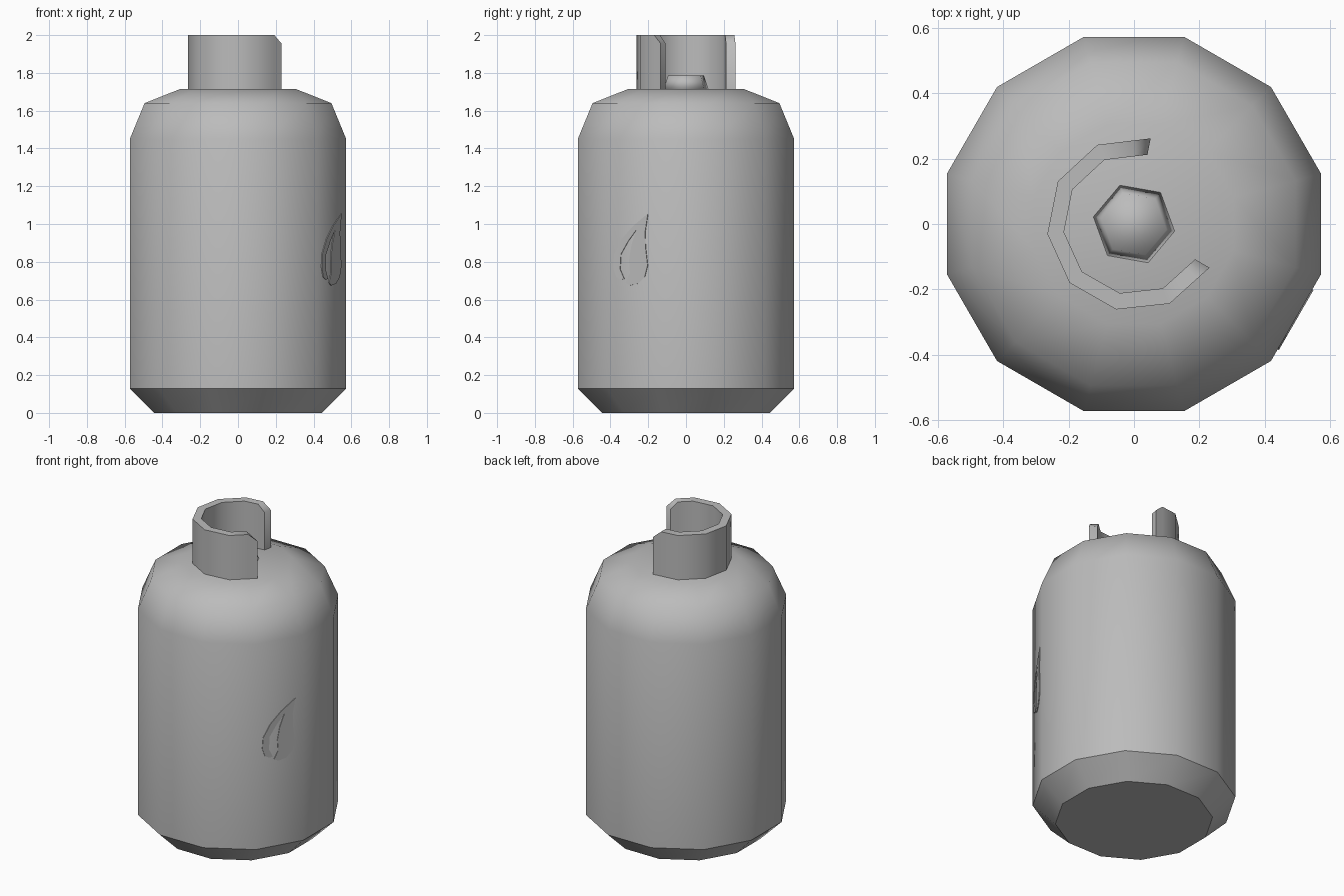
import bpy, bmesh
from math import sin, cos, radians, pi
from mathutils import Vector, Matrix

cube = bpy.data.objects.get("Cube")
if cube:
    bpy.data.objects.remove(cube, do_unlink=True)

grey = bpy.data.materials.new("painted grey metal")
grey.use_nodes = True
grey.diffuse_color = (0.5, 0.5, 0.5, 1)
grey.node_tree.nodes["Principled BSDF"].inputs["Base Color"].default_value = (0.5, 0.5, 0.5, 1)


def finish(name, bm):
    bmesh.ops.recalc_face_normals(bm, faces=bm.faces)
    mesh = bpy.data.meshes.new(name)
    bm.to_mesh(mesh)
    bm.free()
    mesh.materials.append(grey)
    obj = bpy.data.objects.new(name, mesh)
    bpy.context.collection.objects.link(obj)
    return obj


def bridge(bm, a, b, closed=True):
    n = len(a)
    for i in range(n if closed else n - 1):
        j = (i + 1) % n
        bm.faces.new((a[i], a[j], b[j], b[i]))


def lathe(name, profile, sides, turn, sharp_below=0):
    """Stack of polygon rings, capped at both ends, smooth above a height."""
    bm = bmesh.new()
    rings = []
    for r, z in profile:
        angles = [radians(turn) + 2 * pi * i / sides for i in range(sides)]
        rings.append([bm.verts.new((r * cos(a), r * sin(a), z)) for a in angles])
    for a, b in zip(rings, rings[1:]):
        bridge(bm, a, b)
    bm.faces.new(rings[0])
    bm.faces.new(rings[-1])
    for f in bm.faces:
        f.smooth = True
    for e in bm.edges:
        z0, z1 = (v.co.z for v in e.verts)
        e.smooth = not (z0 == z1 and z0 < sharp_below)
    return finish(name, bm)


# Tank with chamfered foot and rounded shoulder
SHOULDER = 1.715
lathe("tank_body", [(0.46, 0), (0.593, 0.13), (0.593, 1.45), (0.512, 1.64), (0.316, SHOULDER)],
      12, 15, sharp_below=0.2)

# Valve stub in the middle of the shoulder
lathe("valve", [(0.128, SHOULDER - 0.005), (0.101, 1.785)], 6, -10)

# Open guard collar: swept wall whose two ends have clipped top corners
bm = bmesh.new()
outer = [Vector((cos(radians(79 + 35.85 * i)), sin(radians(79 + 35.85 * i)), 0)) for i in range(8)]
path = [outer[0], outer[0].lerp(outer[1], 0.32)] + outer[1:-1]
path += [outer[-1].lerp(outer[-2], 0.32), outer[-1]]
sections = []
for i, p in enumerate(path):
    top = 1.955 if i in (0, len(path) - 1) else 2.0
    corners = [(0.267, SHOULDER - 0.005), (0.267, top), (0.216, top), (0.216, SHOULDER - 0.005)]
    sections.append([bm.verts.new((p.x * r, p.y * r, z)) for r, z in corners])
for a, b in zip(sections, sections[1:]):
    bridge(bm, a, b)
bm.faces.new(sections[0])
bm.faces.new(sections[-1])
collar = finish("guard_collar", bm)
bpy.context.view_layer.objects.active = collar
collar.select_set(True)
bpy.ops.object.shade_smooth_by_angle(angle=radians(50))

# Flame emblem: thin plate with a slit, lying on the front-left facet
flame = [(0.1, 1.055), (0.01, 0.99), (-0.06, 0.92), (-0.107, 0.84), (-0.112, 0.77), (-0.095, 0.72),
         (-0.065, 0.705), (-0.045, 0.71), (-0.07, 0.76), (-0.065, 0.84), (-0.02, 0.91), (0.03, 0.97),
         (0.0, 0.89), (-0.015, 0.81), (-0.01, 0.74), (-0.037, 0.69), (-0.01, 0.675), (0.04, 0.685),
         (0.08, 0.72), (0.098, 0.78), (0.085, 0.88), (0.083, 0.96)]
facet = Matrix.Rotation(radians(-30), 4, "Z")
apothem = 0.593 * cos(pi / 12)
bm = bmesh.new()
back, front = [[bm.verts.new(facet @ Vector((apothem + d, t, z))) for t, z in flame]
               for d in (-0.002, 0.004)]
bridge(bm, back, front)
bm.faces.new(front)
bm.faces.new(back)
finish("flame_emblem", bm)
